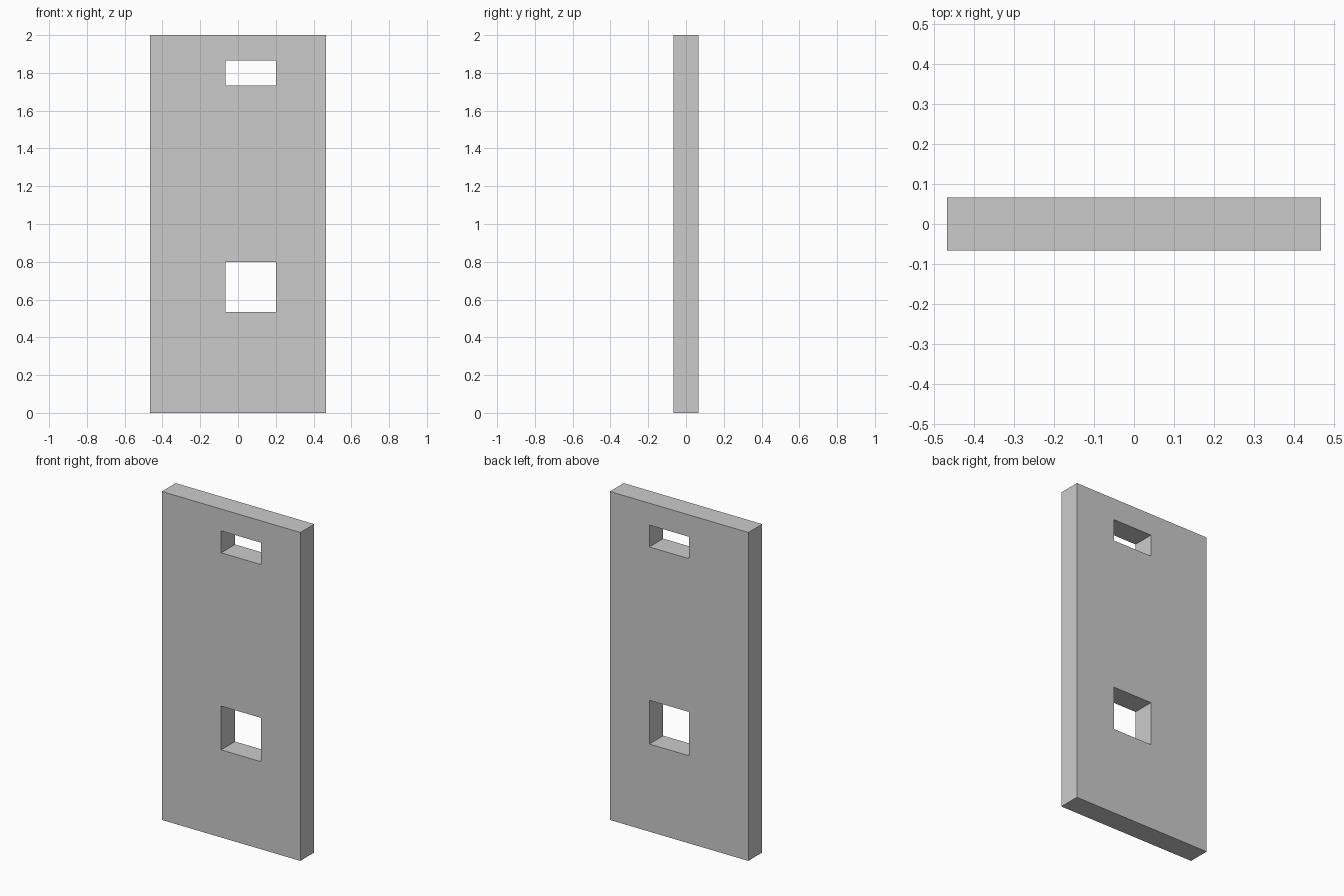
import bpy, bmesh

if "Cube" in bpy.data.objects:
    bpy.data.objects.remove(bpy.data.objects["Cube"])

U = 2 / 15                      # model unit: the panel is 7 x 1 x 15 units
xs = [-3.5, -0.5, 1.5, 3.5]     # column borders
zs = [0, 4, 6, 13, 14, 15]      # row borders
openings = {(1, 1), (1, 3)}     # (column, row) cells left open

# Front profile with two openings
bm = bmesh.new()
grid = [[bm.verts.new((x * U, 0, z * U)) for z in zs] for x in xs]
for i in range(len(xs) - 1):
    for j in range(len(zs) - 1):
        if (i, j) not in openings:
            bm.faces.new((grid[i][j], grid[i + 1][j],
                          grid[i + 1][j + 1], grid[i][j + 1]))
bmesh.ops.dissolve_limit(bm, angle_limit=0.01, verts=bm.verts[:], edges=bm.edges[:])
bm.normal_update()

mesh = bpy.data.meshes.new("door_panel")
bm.to_mesh(mesh)
bm.free()
panel = bpy.data.objects.new("door_panel", mesh)
bpy.context.collection.objects.link(panel)

# Panel thickness, centred on y = 0
solid = panel.modifiers.new("thickness", 'SOLIDIFY')
solid.thickness = U
solid.offset = 0
